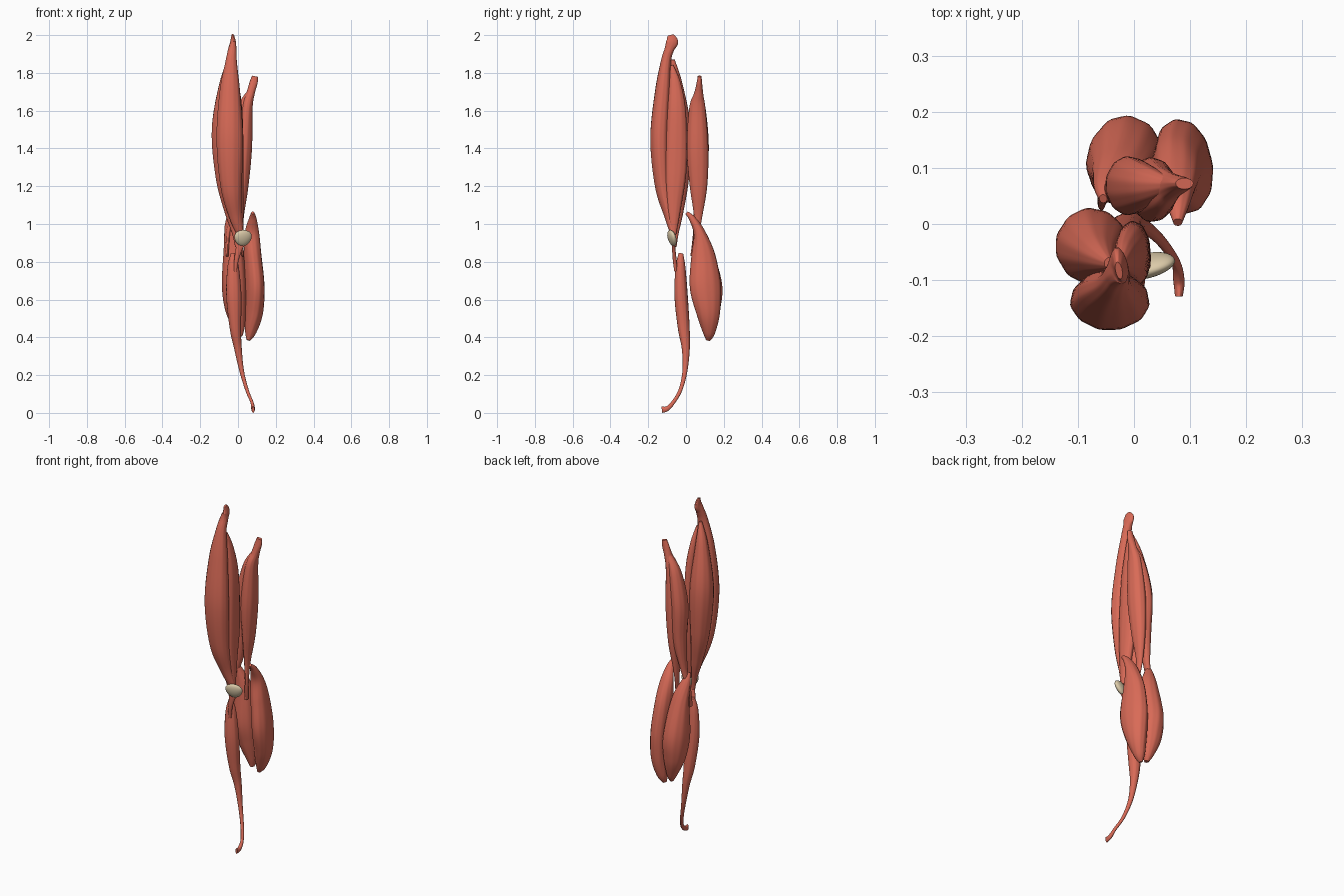
import bpy, bmesh, math
from mathutils import Vector


def material(name, color):
    m = bpy.data.materials.new(name)
    m.diffuse_color = color
    return m


RED = material("muscle_red", (0.69, 0.145, 0.095, 1))
BONE = material("bone_cream", (0.72, 0.6, 0.4, 1))


def spline(keys, steps):
    """Catmull-Rom through rows of x, y, z, half width, half depth, twist."""
    pts = [keys[0]] + keys + [keys[-1]]
    out = []
    for i in range(1, len(pts) - 2):
        for s in range(steps):
            t = s / steps
            out.append([0.5 * (2 * b + (c - a) * t + (2 * a - 5 * b + 4 * c - d) * t * t
                               + (3 * b - a - 3 * c + d) * t ** 3)
                        for a, b, c, d in zip(*pts[i - 1:i + 3])])
    return out + [list(keys[-1])]


def muscle(name, keys, sides=48, ripple=0.012, steps=8):
    rows = spline(keys, steps)
    n = len(rows)
    bm = bmesh.new()
    rings = []
    for i, (x, y, z, w, d, twist) in enumerate(rows):
        tangent = Vector(rows[max(i - 1, 0)][:3]) - Vector(rows[min(i + 1, n - 1)][:3])
        turn = Vector((0, 0, 1)).rotation_difference(tangent)
        tw = math.radians(twist)
        ring = []
        for k in range(sides):
            a = 2 * math.pi * k / sides
            # fine lengthwise fibre ridges
            f = 1 + ripple * (math.sin(11 * a + 5 * i / n) + 0.6 * math.sin(5 * a - 4 * i / n))
            u, v = max(w, .003) * f * math.cos(a), max(d, .003) * f * math.sin(a)
            p = Vector((u * math.cos(tw) - v * math.sin(tw), u * math.sin(tw) + v * math.cos(tw), 0))
            ring.append(bm.verts.new(Vector((x, y, z)) + turn @ p))
        rings.append(ring)
    for r, q in zip(rings, rings[1:]):
        for k in range(sides):
            bm.faces.new((r[k], r[k - 1], q[k - 1], q[k]))
    bm.faces.new(rings[0])
    bm.faces.new(rings[-1][::-1])
    bmesh.ops.recalc_face_normals(bm, faces=bm.faces)
    for f in bm.faces:
        f.smooth = len(f.verts) == 4
    me = bpy.data.meshes.new(name)
    bm.to_mesh(me)
    bm.free()
    me.materials.append(RED)
    ob = bpy.data.objects.new(name, me)
    bpy.context.collection.objects.link(ob)
    return ob


# Front thigh: long central muscle with its flared top tendon
muscle("front_thigh_central", [
    (-.027, -.083, 2.0, .006, .016, 10), (-.026, -.074, 1.965, .014, .033, 10),
    (-.03, -.088, 1.925, .022, .025, 5), (-.036, -.106, 1.86, .03, .027, 0),
    (-.043, -.122, 1.7, .054, .042, 0), (-.043, -.137, 1.45, .07, .052, 0),
    (-.036, -.122, 1.2, .056, .042, 0), (-.013, -.09, 1.04, .034, .024, 0),
    (.014, -.07, .945, .018, .012, 0)])

# Front thigh: outer muscle
muscle("front_thigh_outer", [
    (-.045, -.07, 1.87, .008, .01, 0), (-.065, -.055, 1.74, .034, .036, 0),
    (-.076, -.04, 1.5, .063, .066, 0), (-.066, -.04, 1.25, .052, .056, 0),
    (-.04, -.047, 1.07, .032, .034, 0), (-.015, -.056, .95, .016, .017, 0),
    (-.005, -.06, .88, .01, .01, 0)])

# Front thigh: inner muscle
muscle("front_thigh_inner", [
    (-.024, -.075, 1.84, .006, .008, 0), (-.016, -.058, 1.74, .02, .031, 0),
    (-.005, -.05, 1.58, .029, .05, 0), (.0, -.055, 1.3, .03, .058, 0),
    (.003, -.064, 1.1, .025, .04, 0), (.016, -.066, .945, .012, .014, 0)])

# Back thigh: inner and outer muscles joined near the hip
muscle("back_thigh_inner", [
    (.09, .072, 1.782, .016, .01, 0), (.083, .071, 1.75, .021, .014, 0),
    (.066, .067, 1.69, .022, .024, 0), (.047, .06, 1.61, .03, .043, 0),
    (.033, .061, 1.4, .041, .057, 0), (.025, .066, 1.2, .03, .046, 0),
    (.016, .064, 1.04, .015, .022, 0), (.02, .053, .93, .008, .015, 0),
    (.026, .04, .83, .006, .017, 0)])
muscle("back_thigh_outer", [
    (.06, .07, 1.7, .012, .014, 0), (.022, .068, 1.6, .032, .037, 0),
    (-.008, .068, 1.42, .041, .052, 0), (-.01, .07, 1.22, .035, .041, 0),
    (-.03, .063, 1.06, .018, .024, 0), (-.052, .053, .95, .011, .016, 0),
    (-.058, .04, .83, .007, .016, 0)])

# Calf: inner and outer bellies hanging from narrow heads
muscle("calf_inner", [
    (.078, .003, 1.06, .008, .009, 0), (.078, .035, 1.025, .021, .018, 0),
    (.074, .072, .95, .038, .032, 0), (.078, .092, .83, .046, .064, 8),
    (.088, .103, .67, .051, .083, 10), (.084, .118, .53, .047, .063, 8),
    (.067, .122, .43, .03, .034, 0), (.054, .118, .385, .01, .012, 0)])
muscle("calf_outer", [
    (-.055, .045, 1.03, .007, .008, 0), (-.046, .065, .98, .026, .022, 0),
    (-.026, .09, .87, .05, .046, -8), (-.018, .112, .68, .066, .078, -8),
    (-.01, .12, .55, .057, .062, -8), (.006, .12, .45, .03, .032, 0),
    (.012, .115, .405, .011, .013, 0)])

# Shin: slim muscle running into a curved ankle tendon
muscle("shin", [
    (-.028, -.027, .845, .01, .012, 0), (-.026, -.029, .77, .03, .026, 0),
    (-.022, -.026, .62, .04, .035, 0), (-.014, -.012, .45, .03, .031, 0),
    (.0, -.001, .34, .02, .021, 0), (.02, -.006, .22, .012, .013, 0),
    (.048, -.03, .12, .009, .01, 0), (.074, -.068, .055, .008, .01, 0),
    (.08, -.1, .022, .01, .013, 0), (.08, -.128, .017, .007, .017, 0)])

# Strap from kneecap to shin
muscle("kneecap_strap", [
    (.02, -.067, .91, .026, .009, 0), (.006, -.065, .87, .018, .009, 0),
    (-.008, -.06, .81, .012, .01, 0), (-.014, -.054, .75, .008, .008, 0)], sides=24)

# Kneecap: rounded bone, slightly pointed below
bpy.ops.mesh.primitive_uv_sphere_add(segments=32, ring_count=20, location=(.026, -.074, .925))
cap = bpy.context.object
cap.name = "kneecap"
for v in cap.data.vertices:
    taper = 1 + .2 * v.co.z
    v.co = Vector((v.co.x * .047 * taper, v.co.y * .019, v.co.z * .044))
cap.rotation_euler = (math.radians(16), 0, math.radians(16))
cap.data.materials.append(BONE)
bpy.ops.object.shade_smooth()
